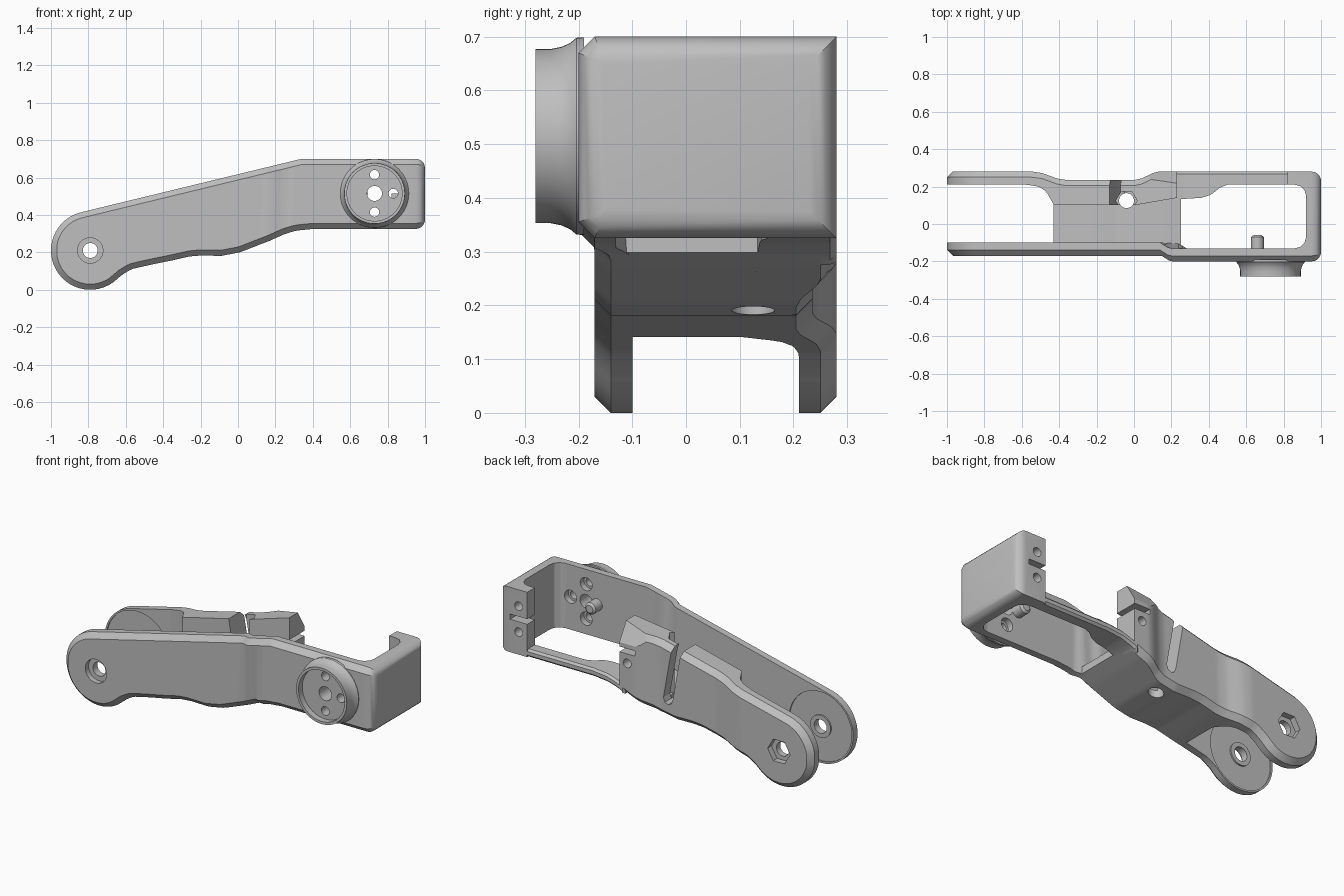
import bpy, bmesh, math
from mathutils import Vector

cube = bpy.data.objects.get("Cube")
if cube:
    bpy.data.objects.remove(cube)

grey = bpy.data.materials.new("plain_grey")
grey.use_nodes = True
grey.diffuse_color = (0.52, 0.52, 0.52, 1)
grey.node_tree.nodes["Principled BSDF"].inputs["Base Color"].default_value = grey.diffuse_color

PIVOT = (-0.79, 0.21)
HUB = (0.73, 0.515)
NUT = (-0.04, 0.125)


def interp(path, x):
    if x <= path[0][0]:
        return path[0][1]
    for (xa, a), (xb, b) in zip(path, path[1:]):
        if x <= xb:
            return a + (b - a) * (x - xa) / (xb - xa)
    return path[-1][1]


def make(name, bm):
    bmesh.ops.recalc_face_normals(bm, faces=bm.faces)
    if bm.calc_volume(signed=True) < 0:
        bmesh.ops.reverse_faces(bm, faces=bm.faces)
    mesh = bpy.data.meshes.new(name)
    bm.to_mesh(mesh)
    bm.free()
    mesh.materials.append(grey)
    ob = bpy.data.objects.new(name, mesh)
    bpy.context.collection.objects.link(ob)
    return ob


def skin(name, rows):
    """Closed solid from rings of points."""
    bm = bmesh.new()
    rows = [[bm.verts.new(p) for p in row] for row in rows]
    for a, b in zip(rows, rows[1:]):
        for i in range(len(a)):
            bm.faces.new((a[i - 1], a[i], b[i], b[i - 1]))
    bm.faces.new(rows[0])
    bm.faces.new(rows[-1])
    return make(name, bm)


def prism(pts, axis, a, b, name="cutter"):
    """Extrude a flat outline along x, y or z from a to b."""
    place = {"x": lambda p, h: (h, p[0], p[1]),
             "y": lambda p, h: (p[0], h, p[1]),
             "z": lambda p, h: (p[0], p[1], h)}[axis]
    return skin(name, [[place(p, h) for p in pts] for h in (a, b)])


def ring(c, r, n=32):
    return [(c[0] + r * math.cos(2 * math.pi * i / n),
             c[1] + r * math.sin(2 * math.pi * i / n)) for i in range(n)]


def rect(x0, x1, z0, z1):
    return [(x0, z0), (x1, z0), (x1, z1), (x0, z1)]


def volume(mesh):
    bm = bmesh.new()
    bm.from_mesh(mesh)
    v = bm.calc_volume(signed=True)
    bm.free()
    return v


def cut(ob, cutters):
    """Subtract each cutter, trying another solver if the solid is lost."""
    for c in cutters:
        c.hide_render = True
        before = volume(ob.data)
        for solver in ("EXACT", "MANIFOLD", "FLOAT"):
            mod = ob.modifiers.new("cut", "BOOLEAN")
            mod.operation, mod.solver, mod.object = "DIFFERENCE", solver, c
            bpy.context.view_layer.update()
            dg = bpy.context.evaluated_depsgraph_get()
            mesh = bpy.data.meshes.new_from_object(ob.evaluated_get(dg))
            ob.modifiers.clear()
            if 0.4 * before < volume(mesh) < 0.99999 * before:
                ob.data = mesh
                break
        bpy.data.objects.remove(c)


# Side outline shared by both walls and the floor
BOTTOM = [(-0.66, 0.045), (-0.62, 0.08), (-0.57, 0.11), (-0.47, 0.133), (-0.36, 0.155),
          (-0.26, 0.178), (-0.2, 0.183), (-0.09, 0.181), (0.01, 0.2), (0.17, 0.262),
          (0.25, 0.298), (0.31, 0.316), (0.4, 0.325), (1, 0.325)]


def arc(x):
    return math.sqrt(max(0.0, 0.21 ** 2 - (x - PIVOT[0]) ** 2))


def top(x):
    return PIVOT[1] + arc(x) if x < -0.84 else interp([(-0.84, 0.414), (0.34, 0.70)], x)


def bottom(x):
    return PIVOT[1] - arc(x) if x < -0.66 else interp(BOTTOM, x)


def steps(a, b, n):
    return [a + (b - a) * i / n for i in range(n + 1)]


NOSE = [PIVOT[0] - 0.21 * math.cos(t) for t in steps(0.12, 2.2, 16)]


def loft(name, xs, upper, inner, outer, chamfer, lean=0.0):
    """Plate following the side outline, its outer rim chamfered."""
    loop = [Vector((x, upper(x))) for x in xs] + [Vector((x, bottom(x))) for x in reversed(xs)]
    n, h = len(loop), len(xs)
    inset = []
    for i, p in enumerate(loop):
        after = p if i == h - 1 else loop[(i + 1) % n]
        before = p if i == h else loop[i - 1]
        d = (after - before).normalized()
        inset.append(p + Vector((d.y, -d.x)) * chamfer)
    inset[h - 1].x = inset[h].x = xs[-1]
    side = 1 if outer[0][1] > inner[0][1] else -1
    bm = bmesh.new()

    def row(pts, path, back):
        return [bm.verts.new((p.x, interp(path, p.x + lean * (p.y - 0.5)) - side * back, p.y))
                for p in pts]

    rows = [row(loop, inner, 0), row(loop, outer, chamfer), row(inset, outer, 0)]
    for a, b in zip(rows, rows[1:]):
        for i in range(n):
            bm.faces.new((a[i - 1], a[i], b[i], b[i - 1]))
    for r in (rows[0], rows[-1]):
        for i in range(h - 1):
            bm.faces.new((r[i], r[i + 1], r[n - 2 - i], r[n - 1 - i]))
    return make(name, bm)


def screw_hole(dx, dz):
    """Hub hole, small at the front and widened on the inside."""
    c = (HUB[0] + dx, HUB[1] + dz)
    return turned("cutter", c, [(0.025, -0.4), (0.025, -0.165), (0.038, -0.165), (0.038, 0)], 24)


def turned(name, c, profile, n=64):
    return skin(name, [[(x, y, z) for x, z in ring(c, r, n)] for r, y in profile])


def hub_cutters():
    return [prism(ring(HUB, 0.04), "y", -0.4, 0),
            screw_hole(0, 0.1), screw_hole(0.1, 0), screw_hole(0, -0.1)]


# Front wall
front = loft("front_wall", NOSE + steps(-0.64, 0.9, 77), top,
             [(-1, -0.10), (0.18, -0.10), (0.23, -0.13)],
             [(-1, -0.17), (0.18, -0.17), (0.23, -0.20)], 0.03, 0.26)
cut(front, hub_cutters() + [prism(ring(PIVOT, 0.2, 64), "y", -0.108, 0),
                            prism(ring(PIVOT, 0.04), "y", -0.3, 0),
                            prism(ring(PIVOT, 0.068), "y", -0.3, -0.14)])

# Rear wall with its thick clamp block and mounting post
rear = loft("rear_wall", NOSE + steps(-0.64, 0.23, 58), top,
            [(-1, 0.21), (-0.57, 0.21), (-0.51, 0.2), (-0.47, 0.175), (-0.43, 0.105),
             (0, 0.10), (0.23, 0.14)],
            [(-1, 0.28), (-0.54, 0.28), (-0.49, 0.272), (-0.41, 0.243), (-0.36, 0.235),
             (0, 0.235), (0.04, 0.243), (0.1, 0.272), (0.13, 0.28)], 0.03)
cut(rear, [
    prism(ring(NUT, 0.057, 6), "z", 0.273, 0.93),
    prism(ring(NUT, 0.04), "z", 0, 0.9),
    prism(ring(PIVOT, 0.2, 64), "y", 0.1, 0.218),
    prism(ring(PIVOT, 0.04), "y", 0.1, 0.4),
    prism(ring(PIVOT, 0.072, 6), "y", 0.245, 0.4),
    prism([(-0.16, 0.75), (-0.1, 0.75), (-0.02, 0.3), (-0.03, 0.275), (-0.05, 0.265),
           (-0.07, 0.275), (-0.08, 0.3)], "y", 0, 0.4),
    prism([(0.292, 0.55), (0.292, 0.75), (0.172, 0.75)], "x", 0.05, 0.4),
    prism(rect(0.13, 0.3, 0.515, 0.545), "y", 0, 0.4),
    prism(ring((0.18, 0.46), 0.025, 24), "y", 0, 0.4)])

# Floor joining the two walls
floor = loft("floor", steps(-0.43, 0.25, 40), lambda x: bottom(x) + 0.04,
             [(-1, -0.13)], [(-1, 0.2)], 0.003)
cut(floor, [prism(ring(NUT, 0.04), "z", 0, 0.9)])

# Lower rail under the rear opening, widening toward the post
loft("lower_rail", steps(0.2, 0.86, 33), lambda x: bottom(x) + 0.045,
     [(0.2, 0.13), (0.36, 0.14), (0.41, 0.155), (0.46, 0.195), (0.5, 0.21)],
     [(0, 0.28)], 0.012)

# Rounded end bracket, its front edges chamfered like the wall
bm = bmesh.new()
bmesh.ops.create_cube(bm, size=1)
for v in bm.verts:
    v.co = (0.91 + v.co.x * 0.18, 0.04 + v.co.y * 0.48, 0.5125 + v.co.z * 0.375)
long_edges = [e for e in bm.edges if all(v.co.y < 0 for v in e.verts)
              and abs(e.verts[0].co.x - e.verts[1].co.x) > 0.1]
bmesh.ops.bevel(bm, geom=long_edges, offset=0.03, segments=1, affect="EDGES")
end_edges = [e for e in bm.edges if all(v.co.x > 0.99 for v in e.verts)]
bmesh.ops.bevel(bm, geom=end_edges, offset=0.05, segments=5, profile=0.5, affect="EDGES")
bracket = make("end_bracket", bm)
cut(bracket, [
    prism([(0.7, -0.13), (0.86, -0.13), (0.89, -0.122), (0.912, -0.1), (0.92, -0.07),
           (0.92, 0.15), (0.912, 0.18), (0.89, 0.202), (0.86, 0.21), (0.7, 0.21)], "z", 0, 1),
    prism(rect(0.7, 0.93, 0.515, 0.545), "y", 0.15, 0.4),
    prism(ring((0.875, 0.455), 0.025, 24), "y", 0.15, 0.4),
    prism(ring((0.875, 0.605), 0.025, 24), "y", 0.15, 0.4), screw_hole(0.1, 0)])

# Flared hub with a shallow recess, and the pin beside it
hub = turned("hub", HUB, [(0.147, -0.245), (0.147, -0.28), (0.162, -0.28), (0.162, -0.252),
                          (0.166, -0.232), (0.173, -0.216), (0.183, -0.204), (0.184, -0.19)])
cut(hub, hub_cutters())
turned("locating_pin", (0.66, HUB[1]), [(0.034, -0.14), (0.034, -0.07), (0.022, -0.06)], 32)

# Raised pivot washers
for name, a, b in (("front_washer", -0.11, -0.1), ("rear_washer", 0.21, 0.22)):
    cut(prism(ring(PIVOT, 0.065), "y", a, b, name), [prism(ring(PIVOT, 0.04), "y", a - 0.1, b + 0.1)])

# Smooth curved faces, keeping edges sharp
for ob in bpy.context.view_layer.objects:
    if ob.type == "MESH" and grey.name in ob.data.materials:
        ob.select_set(True)
        bpy.context.view_layer.objects.active = ob
bpy.ops.object.shade_smooth_by_angle(angle=math.radians(28))
